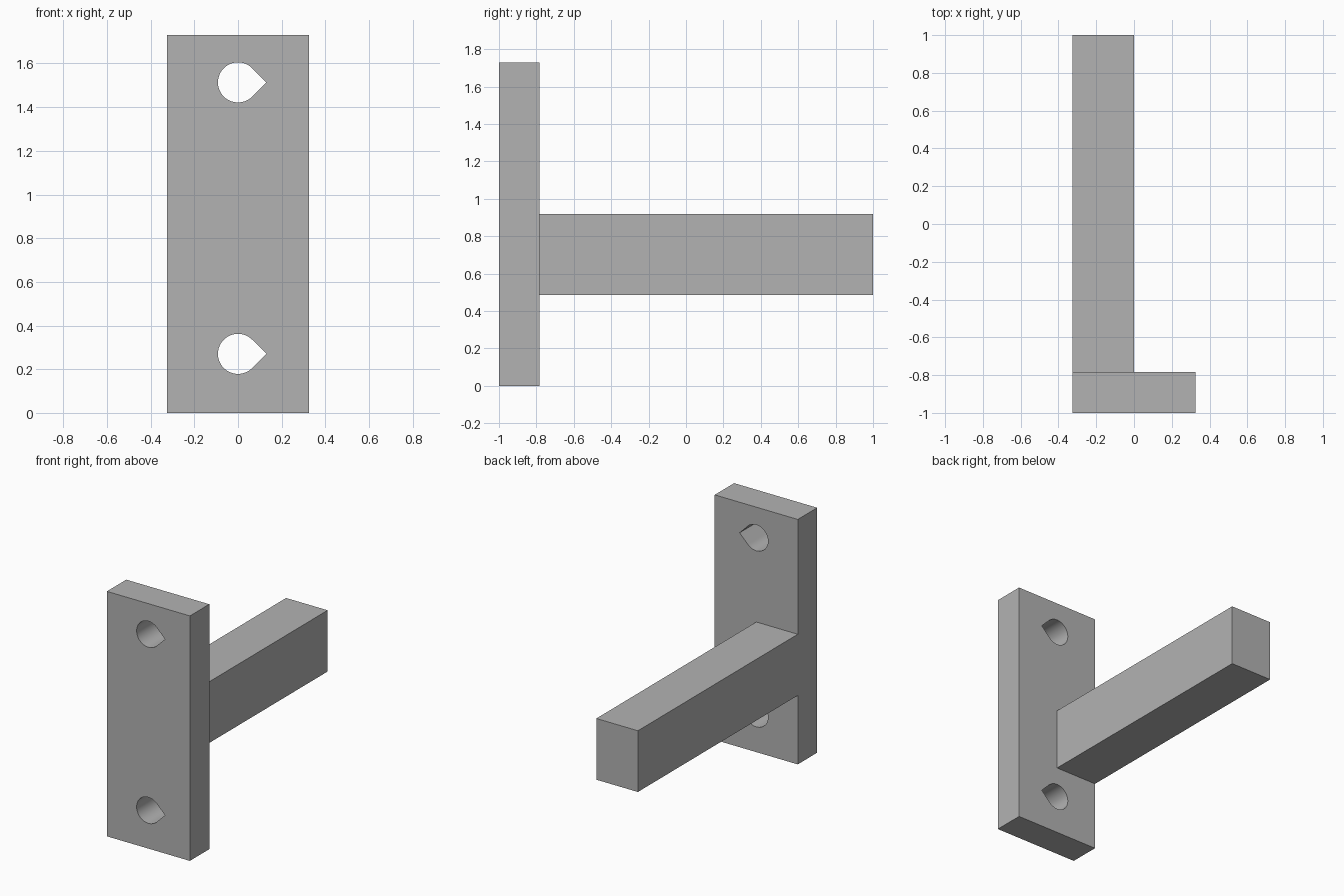
import bpy
import bmesh
import math

default = bpy.data.objects.get("Cube")
if default:
    bpy.data.objects.remove(default, do_unlink=True)

U = 2 / 18.5                          # base unit of the bracket
WIDTH, THICK, HEIGHT = 6 * U, 2 * U, 16 * U
HOLE_RADIUS = 0.85 * U

grey = bpy.data.materials.new("plain_grey")
grey.use_nodes = True
color = (0.45, 0.45, 0.45, 1)
grey.diffuse_color = color
grey.node_tree.nodes["Principled BSDF"].inputs["Base Color"].default_value = color


def prism(name, outline, y0, y1):
    """Extrude an (x, z) outline along y."""
    bm = bmesh.new()
    face = bm.faces.new([bm.verts.new((x, y0, z)) for x, z in outline])
    ext = bmesh.ops.extrude_face_region(bm, geom=[face])
    verts = [v for v in ext["geom"] if isinstance(v, bmesh.types.BMVert)]
    bmesh.ops.translate(bm, verts=verts, vec=(0, y1 - y0, 0))
    bmesh.ops.recalc_face_normals(bm, faces=bm.faces)
    mesh = bpy.data.meshes.new(name)
    bm.to_mesh(mesh)
    bm.free()
    mesh.materials.append(grey)
    obj = bpy.data.objects.new(name, mesh)
    bpy.context.collection.objects.link(obj)
    return obj


def rectangle(x0, x1, z0, z1):
    return [(x0, z0), (x1, z0), (x1, z1), (x0, z1)]


def teardrop(z, steps=48):
    """Round hole whose 45 degree tangents meet in a point towards +x."""
    arc = [math.radians(45 + 270 * i / steps) for i in range(steps + 1)]
    points = [(HOLE_RADIUS * math.cos(a), z + HOLE_RADIUS * math.sin(a)) for a in arc]
    return points + [(HOLE_RADIUS * math.sqrt(2), z)]


def combine(target, tool, operation):
    """Apply a boolean and remove the tool."""
    mod = target.modifiers.new(operation.lower(), "BOOLEAN")
    mod.operation, mod.solver, mod.object = operation, "EXACT", tool
    bpy.context.view_layer.objects.active = target
    bpy.ops.object.modifier_apply(modifier=mod.name)
    bpy.data.objects.remove(tool, do_unlink=True)


# Mounting plate, with the arm flush with its -x side
bracket = prism("bracket_plate_and_arm",
                rectangle(-WIDTH / 2, WIDTH / 2, 0, HEIGHT), -1, -1 + THICK)
arm = prism("arm", rectangle(-WIDTH / 2, 0, 4.5 * U, 8.5 * U), -1 + THICK / 2, 1)
combine(bracket, arm, "UNION")

# Two teardrop screw holes through the plate
for z in (2.5 * U, 14 * U):
    cutter = prism("hole_cutter", teardrop(z), -1.1, -0.95 + THICK)
    cutter.hide_render = True
    combine(bracket, cutter, "DIFFERENCE")

# Flat sides, smooth hole walls
bpy.ops.object.select_all(action="DESELECT")
bracket.select_set(True)
bpy.context.view_layer.objects.active = bracket
bpy.ops.object.shade_smooth_by_angle(angle=math.radians(30))
